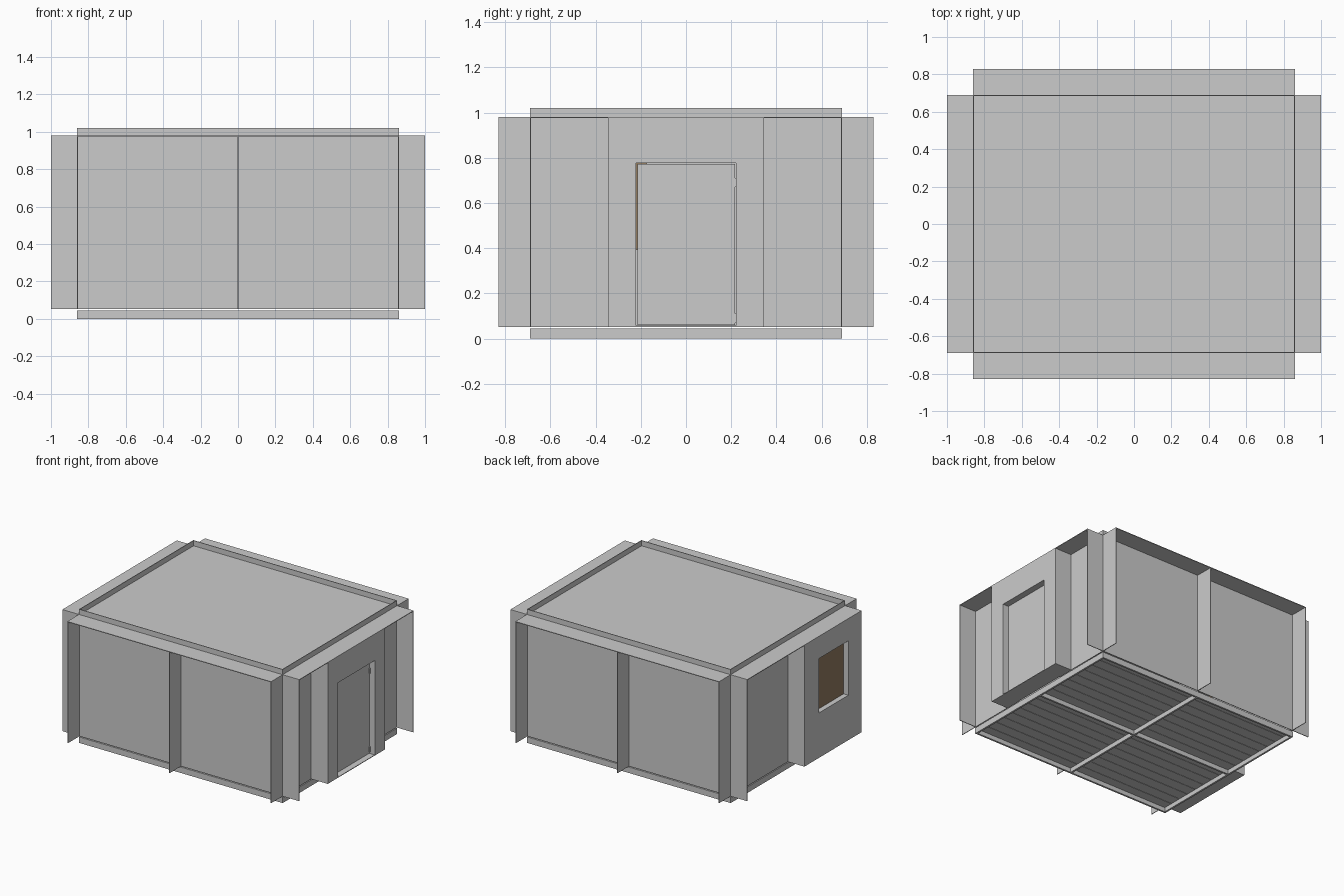
import bpy, bmesh

if "Cube" in bpy.data.objects:
    bpy.data.objects.remove(bpy.data.objects["Cube"])

def material(name, col):
    m = bpy.data.materials.new(name)
    m.diffuse_color = (*col, 1)
    m.use_nodes = True
    m.node_tree.nodes["Principled BSDF"].inputs["Base Color"].default_value = m.diffuse_color
    return m

GREY = material("plain_grey", (0.6, 0.6, 0.6))
BROWN = material("pane_brown", (0.29, 0.20, 0.12))

def boxes(name, spans, mat=GREY):
    """One object made of boxes given as (x0, x1, y0, y1, z0, z1)."""
    bm = bmesh.new()
    for x0, x1, y0, y1, z0, z1 in spans:
        r = bmesh.ops.create_cube(bm, size=1)
        for v in r["verts"]:
            v.co = (x0 + (v.co.x + .5) * (x1 - x0),
                    y0 + (v.co.y + .5) * (y1 - y0),
                    z0 + (v.co.z + .5) * (z1 - z0))
    me = bpy.data.meshes.new(name)
    bm.to_mesh(me)
    bm.free()
    me.materials.append(mat)
    ob = bpy.data.objects.new(name, me)
    bpy.context.collection.objects.link(ob)
    return ob

def cut(obs, span):
    """Cut a box-shaped opening through each object."""
    cutter = boxes("opening_cutter", [span])
    cutter.hide_render = True
    for ob in obs:
        mod = ob.modifiers.new("opening", "BOOLEAN")
        mod.operation = "DIFFERENCE"
        mod.solver = "EXACT"
        mod.object = cutter
        bpy.context.view_layer.objects.active = ob
        bpy.ops.object.modifier_apply(modifier=mod.name)
    bpy.data.objects.remove(cutter)

X, Y = 0.86, 0.69          # room half size
D = 0.14                   # depth of the outer fins and ledges
T = 0.005                  # sheet thickness
B, L, H = 0.052, 0.98, 1.02  # wall bottom, ledge height, parapet height

def strip(s, a, b):
    """Order a span measured outward from the centre on side s."""
    return (a, b) if s > 0 else (-b, -a)

# Long walls with ledge and three fins each
for s, n in ((-1, "front"), (1, "back")):
    boxes(n + "_wall", [(-X, X, *strip(s, Y - T, Y), B, H)])
    boxes(n + "_ledge", [(-X, X, *strip(s, Y - T, Y + D), L - T, L)])
    boxes(n + "_fins", [(c - T / 2, c + T / 2, *strip(s, Y, Y + D), B, L)
                        for c in (-X + T / 2, 0, X - T / 2)])

# Side walls with ledge and end fins
side = {}
for s, n in ((-1, "left"), (1, "right")):
    side[n] = boxes(n + "_wall", [(*strip(s, X - T, X), -Y, Y, B, H)])
    boxes(n + "_ledge", [(*strip(s, X - T, X + D), -Y, Y, L - T, L)])
    boxes(n + "_fins", [(*strip(s, X, X + D), *strip(e, Y - T, Y), B, L)
                        for e in (-1, 1)])

# Door bay, threshold, leaf and hinges on the right
bay = boxes("door_bay", [(X, 1, -.345, .345, B, L - .001)])
cut([bay, side["right"]], (.7, 1.1, -.222, .222, 0, .777))
boxes("door_threshold", [(X, 1, -.222, .222, B, B + T)])
boxes("door_leaf", [(.935, .957, -.215, .217, B + .008, .772)])
boxes("door_hinges", [(.945, .962, .213, .222, z, z + .04) for z in (.07, .67)])

# Window bay and pane on the left
bay = boxes("window_bay", [(-1, -X, -Y, 0, B, L - .001)])
cut([bay, side["left"]], (-1.1, -.7, -.53, -.175, .395, .81))
boxes("window_pane", [(-.96, -.95, -.53, -.175, .395, .81)], BROWN)

# Flat roof sunk behind the parapet
boxes("roof", [(-X + T, X - T, -Y + T, Y - T, L - .01, L)])

# Floor planks running along x, in two bays
N, F = 16, 0.045
w = 2 * Y / N
boxes("floor_planks", [(x0, x0 + X - .002, -Y + i * w + .0015,
                        -Y + (i + 1) * w - .0015, F - .012, F)
                       for x0 in (-X, .002) for i in range(N)])

# Floor beams: outer frame and cross
W = 0.014
boxes("floor_beams_long", [(-X, X, c - W / 2, c + W / 2, 0, F - .001)
                           for c in (-Y + W / 2, 0, Y - W / 2)])
boxes("floor_beams_short", [(c - W / 2, c + W / 2, -Y, Y, 0, F - .001)
                            for c in (-X + W / 2, 0, X - W / 2)])
